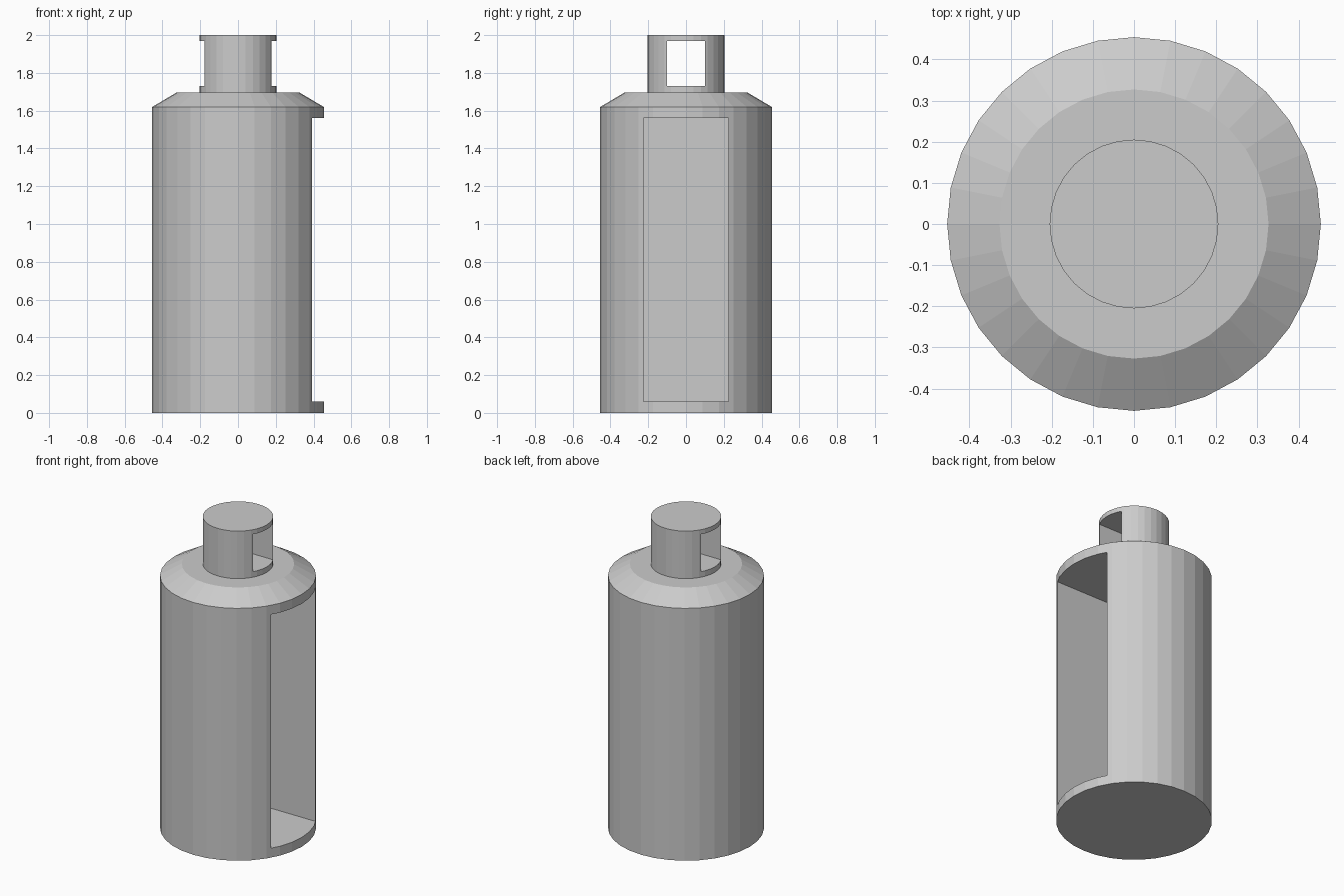
import bpy
import bmesh
import math

if "Cube" in bpy.data.objects:
    bpy.data.objects.remove(bpy.data.objects["Cube"])

SIDES = 32


def lathe(name, profile):
    """Closed flat-faced solid turned from (radius, height) points."""
    bm = bmesh.new()
    rings = []
    for r, z in profile:
        rings.append([bm.verts.new((r * math.cos(2 * math.pi * i / SIDES),
                                    r * math.sin(2 * math.pi * i / SIDES), z))
                      for i in range(SIDES)])
    for low, high in zip(rings, rings[1:]):
        for i in range(SIDES):
            j = (i + 1) % SIDES
            bm.faces.new((low[i], low[j], high[j], high[i]))
    bm.faces.new(rings[0][::-1])
    bm.faces.new(rings[-1])
    mesh = bpy.data.meshes.new(name)
    bm.to_mesh(mesh)
    bm.free()
    obj = bpy.data.objects.new(name, mesh)
    bpy.context.collection.objects.link(obj)
    return obj


def cut_box(obj, x, y, z):
    """Cut a box, given as (min, max) ranges, out of obj."""
    size = [b - a for a, b in (x, y, z)]
    mid = [(a + b) / 2 for a, b in (x, y, z)]
    bpy.ops.mesh.primitive_cube_add(size=1, location=mid)
    cutter = bpy.context.object
    cutter.name = "opening_cutter"
    cutter.scale = size
    cutter.hide_render = True
    mod = obj.modifiers.new("opening", 'BOOLEAN')
    mod.operation = 'DIFFERENCE'
    mod.solver = 'EXACT'
    mod.object = cutter
    bpy.context.view_layer.objects.active = obj
    bpy.ops.object.modifier_apply(modifier=mod.name)
    bpy.data.objects.remove(cutter)


# Main body with sloped shoulder and a tall recess on the right side
body = lathe("body", [(0.454, 0), (0.454, 1.62), (0.327, 1.695)])
cut_box(body, (-0.1, 0.6), (-0.225, 0.225), (0.06, 1.56))

# Neck with a window straight through from side to side
neck = lathe("neck", [(0.205, 1.695), (0.205, 2.0)])
cut_box(neck, (-0.4, 0.4), (-0.1, 0.1), (1.73, 1.97))
